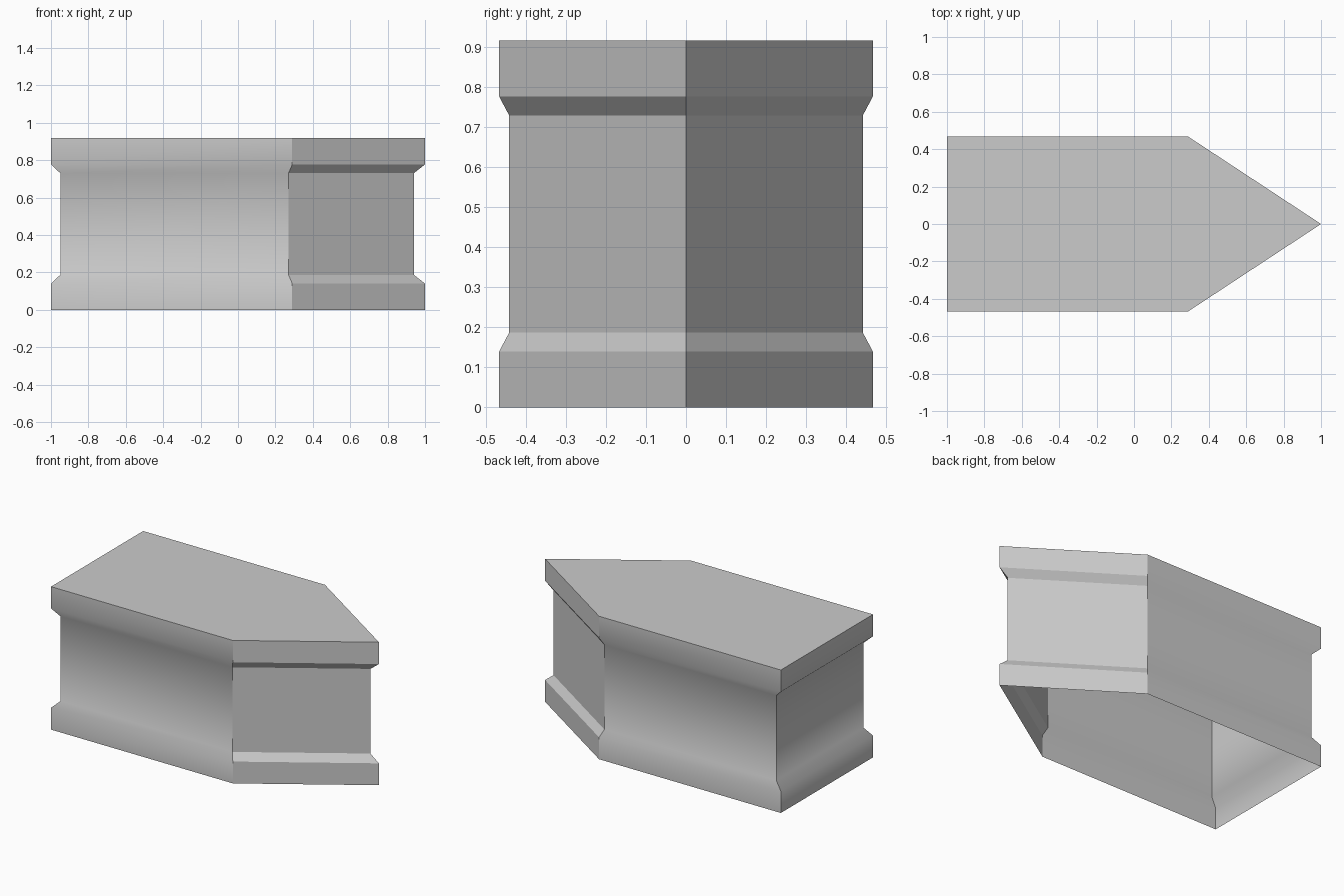
import bpy
import bmesh

cube = bpy.data.objects.get("Cube")
if cube:
    bpy.data.objects.remove(cube, do_unlink=True)

# Single flat grey
grey = bpy.data.materials.new("plain_grey")
grey.use_nodes = True
colour = (0.6, 0.6, 0.6, 1)
grey.diffuse_color = colour
grey.node_tree.nodes["Principled BSDF"].inputs["Base Color"].default_value = colour

# Plan outlines: full width at the bands, slightly smaller at the waist
outer = [(-1, -0.467), (0.29, -0.467), (1, 0), (0.29, 0.467), (-1, 0.467)]
inner = [(-0.95, -0.442), (0.27, -0.442), (0.94, 0), (0.27, 0.442), (-0.95, 0.442)]
levels = [(0, outer), (0.14, outer), (0.187, inner),
          (0.73, inner), (0.777, outer), (0.917, outer)]

# Shell: stacked outlines joined by walls, closed on top and open below
bm = bmesh.new()
rings = [[bm.verts.new((x, y, z)) for x, y in outline] for z, outline in levels]
sides = len(outer)
for low, high in zip(rings, rings[1:]):
    for i in range(sides):
        j = (i + 1) % sides
        wall = bm.faces.new((low[i], low[j], high[j], high[i]))
        wall.smooth = i not in (1, 2)      # the pointed end stays faceted
    for a, b in zip(low, high):
        bm.edges.get((a, b)).smooth = False  # crisp corners
top = bm.faces.new(rings[-1])
for edge in top.edges:
    edge.smooth = False

mesh = bpy.data.meshes.new("pointed_block")
bm.to_mesh(mesh)
bm.free()
mesh.materials.append(grey)
block = bpy.data.objects.new("pointed_block", mesh)
bpy.context.collection.objects.link(block)
